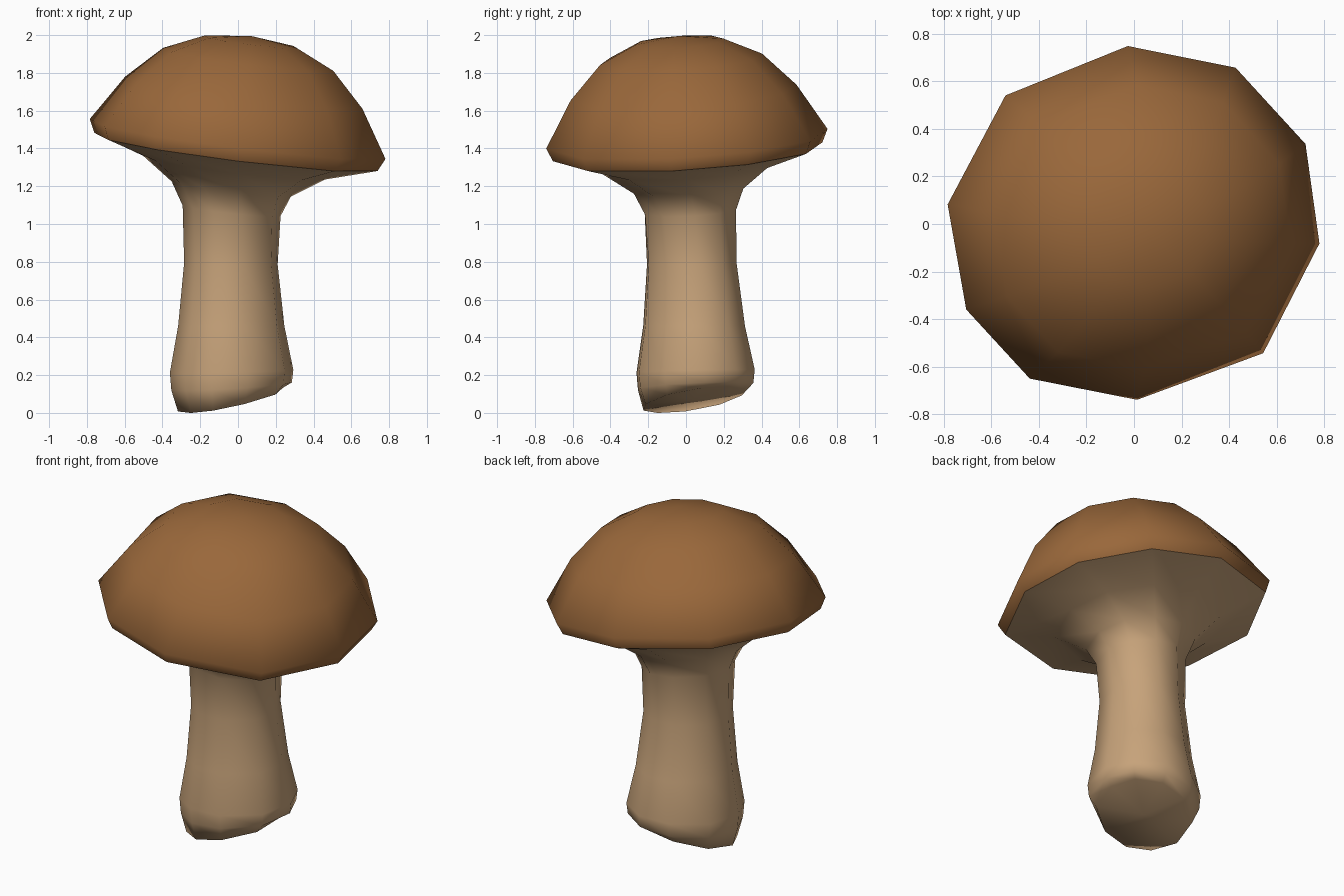
import bpy, bmesh, math

if "Cube" in bpy.data.objects:
    bpy.data.objects.remove(bpy.data.objects["Cube"])

# Irregular ten-sided outline shared by cap and stem: (angle in degrees, radius factor)
OUTLINE = [(-153, 1.01), (-124, 1.0), (-89, .943), (-45, .98), (-6, 1.0),
           (25, 1.015), (57, 1.0), (92, .955), (135, .975), (174, 1.005)]


def material(name, rgb):
    m = bpy.data.materials.new(name)
    m.diffuse_color = (*rgb, 1)
    m.use_nodes = True
    m.node_tree.nodes["Principled BSDF"].inputs["Base Color"].default_value = m.diffuse_color
    return m


def loft(name, rings, mat, end_point=None):
    """Skin tilted rings (cx, cy, z, radius, slope_x, slope_y, twist), ending in a fan."""
    bm = bmesh.new()
    loops = []
    for cx, cy, z, r, sx, sy, twist in rings:
        loop = []
        for a, f in OUTLINE:
            t = math.radians(a + twist)
            dx, dy = r * f * math.cos(t), r * f * math.sin(t)
            loop.append(bm.verts.new((cx + dx, cy + dy, z + sx * dx + sy * dy)))
        loops.append(loop)
    n = len(OUTLINE)
    for lo, hi in zip(loops, loops[1:]):
        for i in range(n):
            j = (i + 1) % n
            bm.faces.new((lo[i], lo[j], hi[j], hi[i]))
    tip = bm.verts.new(end_point)
    for i in range(n):
        bm.faces.new((loops[-1][i], loops[-1][(i + 1) % n], tip))
    bmesh.ops.recalc_face_normals(bm, faces=bm.faces)
    # Point the open shell outwards: the end fan faces up on the cap, down on the stem
    bm.normal_update()
    outward = 1 if end_point[2] > 1 else -1
    if tip.link_faces[0].normal.z * outward < 0:
        bmesh.ops.reverse_faces(bm, faces=bm.faces)
    for f in bm.faces:
        f.smooth = True
    me = bpy.data.meshes.new(name)
    bm.to_mesh(me)
    bm.free()
    me.materials.append(mat)
    ob = bpy.data.objects.new(name, me)
    bpy.context.collection.objects.link(ob)
    return ob


def cap_ring(h, r, twist=0):
    """Ring at height h along the leaning cap axis."""
    return (.128 * h, -.067 * h, 1.45 + .98 * h, r, -.128, .067, twist)


brown = material("cap brown", (.32, .137, .043))
tan = material("stem tan", (.57, .365, .195))

# Cap: rolled rim and dome
loft("cap", [cap_ring(-.07, .752), cap_ring(0, .785), cap_ring(.25, .63),
             cap_ring(.43, .452), cap_ring(.525, .245)], brown,
     (.071, -.037, 1.995))

# Stem: underside of the cap, flared neck, shaft and slanted foot
loft("stem", [cap_ring(-.07, .752), cap_ring(-.155, .48, 4), cap_ring(-.27, .315, 8),
              (-.033, .022, 1.07, .26, -.11, .06, 12),
              (-.037, .03, .79, .25, -.02, .02, 15),
              (-.035, .042, .46, .284, 0, 0, 15),
              (-.033, .05, .22, .33, .02, .02, 15),
              (-.033, .05, .14, .322, .06, .04, 15),
              (-.04, .04, .07, .28, .2, .15, 15)], tan,
     (-.04, .04, .07))
